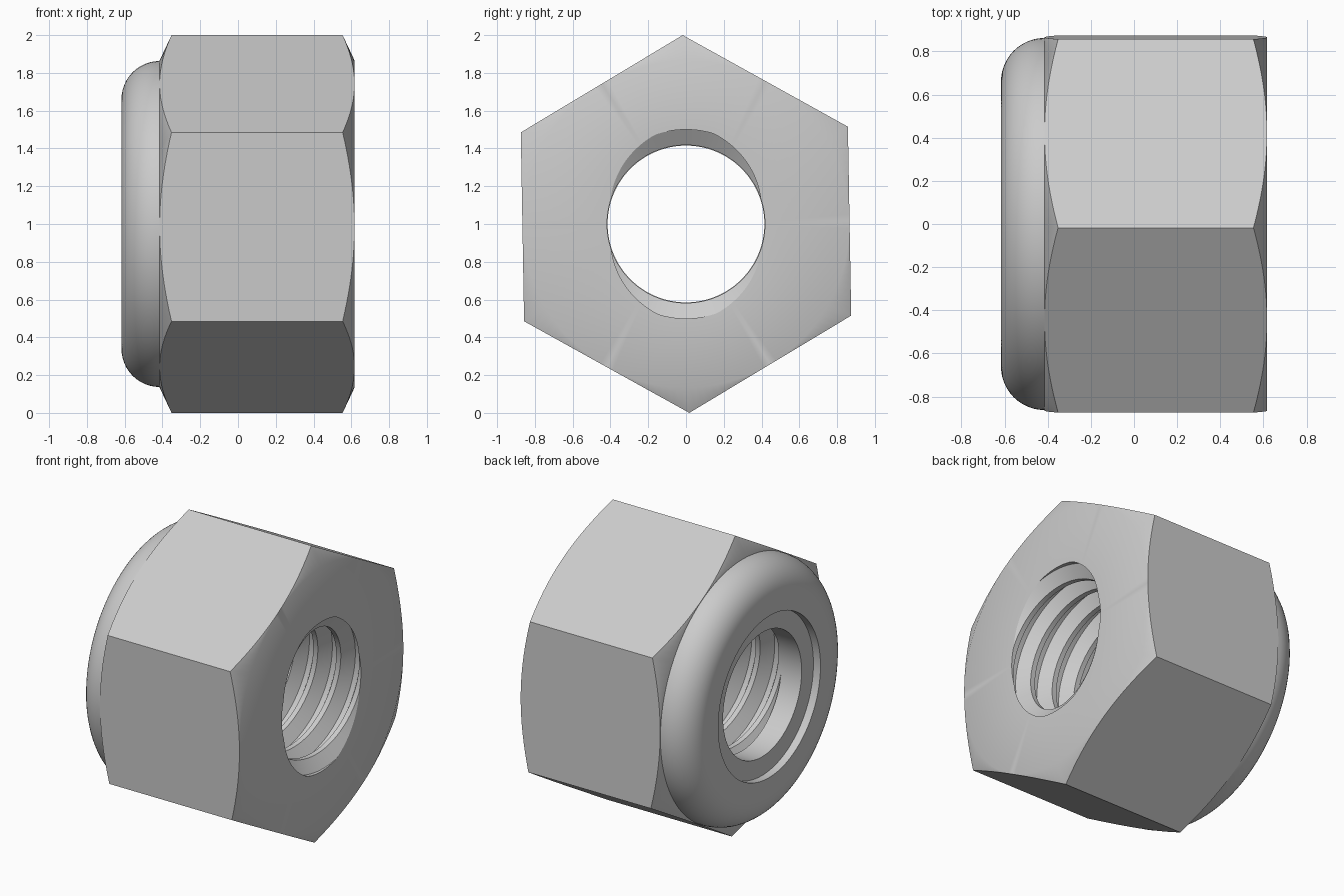
import bpy, bmesh, math

cube = bpy.data.objects.get("Cube")
if cube:
    bpy.data.objects.remove(cube, do_unlink=True)

STEPS = 144
TWIST = math.radians(1)            # slight turn of the hexagon
FLAT = 0.866                       # centre to flat
FRONT, BACK, TIP = 0.617, -0.415, -0.617
SEAT, RECESS = 0.54, -0.565        # insert pocket radius and insert face
MINOR, MAJOR, PITCH, STARTS = 0.418, 0.5, 0.17, 2

steel = bpy.data.materials.new("grey steel")
steel.use_nodes = True
grey = (0.6, 0.6, 0.6, 1)
steel.diffuse_color = grey
steel.node_tree.nodes["Principled BSDF"].inputs["Base Color"].default_value = grey


def loft_around_x(name, profile):
    """Sweep a closed (x, radius) profile, which may vary with angle, round x."""
    bm = bmesh.new()
    columns = []
    for i in range(STEPS + 1):
        a = math.tau * i / STEPS
        c, s = math.cos(a + TWIST), math.sin(a + TWIST)
        columns.append([bm.verts.new((x, r * c, 1 + r * s)) for x, r in profile(a)])
    for left, right in zip(columns, columns[1:]):
        for j in range(len(left)):
            bm.faces.new((left[j - 1], left[j], right[j], right[j - 1]))
    bmesh.ops.remove_doubles(bm, verts=bm.verts, dist=0.0002)
    bmesh.ops.recalc_face_normals(bm, faces=bm.faces)
    mesh = bpy.data.meshes.new(name)
    bm.to_mesh(mesh)
    bm.free()
    mesh.materials.append(steel)
    obj = bpy.data.objects.new(name, mesh)
    bpy.context.collection.objects.link(obj)
    bpy.ops.object.select_all(action="DESELECT")
    obj.select_set(True)
    bpy.context.view_layer.objects.active = obj
    bpy.ops.object.shade_smooth_by_angle(angle=math.radians(30))
    return obj


def thread(a):
    """Helical groove corners for one angle, clamped to the threaded length."""
    shift = STARTS * a / math.tau - 0.5
    points = []
    for k in range(-9, 3):
        for offset in (-0.4, -0.1, 0.1, 0.4):
            x = min(FRONT, max(BACK, FRONT + PITCH * (shift + k + offset)))
            phase = (x - FRONT) / PITCH - shift
            d = abs(phase - round(phase))
            t = min(1, max(0, (d - 0.1) / 0.3))
            points.append((x, MAJOR + (MINOR - MAJOR) * t))
    return points


def nut_profile(a):
    # hexagon radius with a conical chamfer on both ends
    from_flat = a % (math.pi / 3)
    if from_flat > math.pi / 6:
        from_flat -= math.pi / 3
    radius = FLAT / math.cos(from_flat)
    drop = (radius - FLAT) * 0.47
    outside = [(FRONT, FLAT), (FRONT - drop, radius),
               (BACK + drop, radius), (BACK, FLAT)]
    # rounded collar
    bend = BACK - TIP
    collar = []
    for i in range(13):
        t = math.pi / 2 * i / 12
        collar.append((BACK - bend * math.sin(t), FLAT - 0.003 - bend * (1 - math.cos(t))))
    pocket = [(TIP, SEAT), (BACK, SEAT)]
    return thread(a) + outside + collar + pocket


def insert_profile(a):
    return [(RECESS, MINOR - 0.003), (RECESS, SEAT), (BACK, SEAT), (BACK, MINOR - 0.003)]


loft_around_x("nut_body", nut_profile)
loft_around_x("locking_insert", insert_profile)
